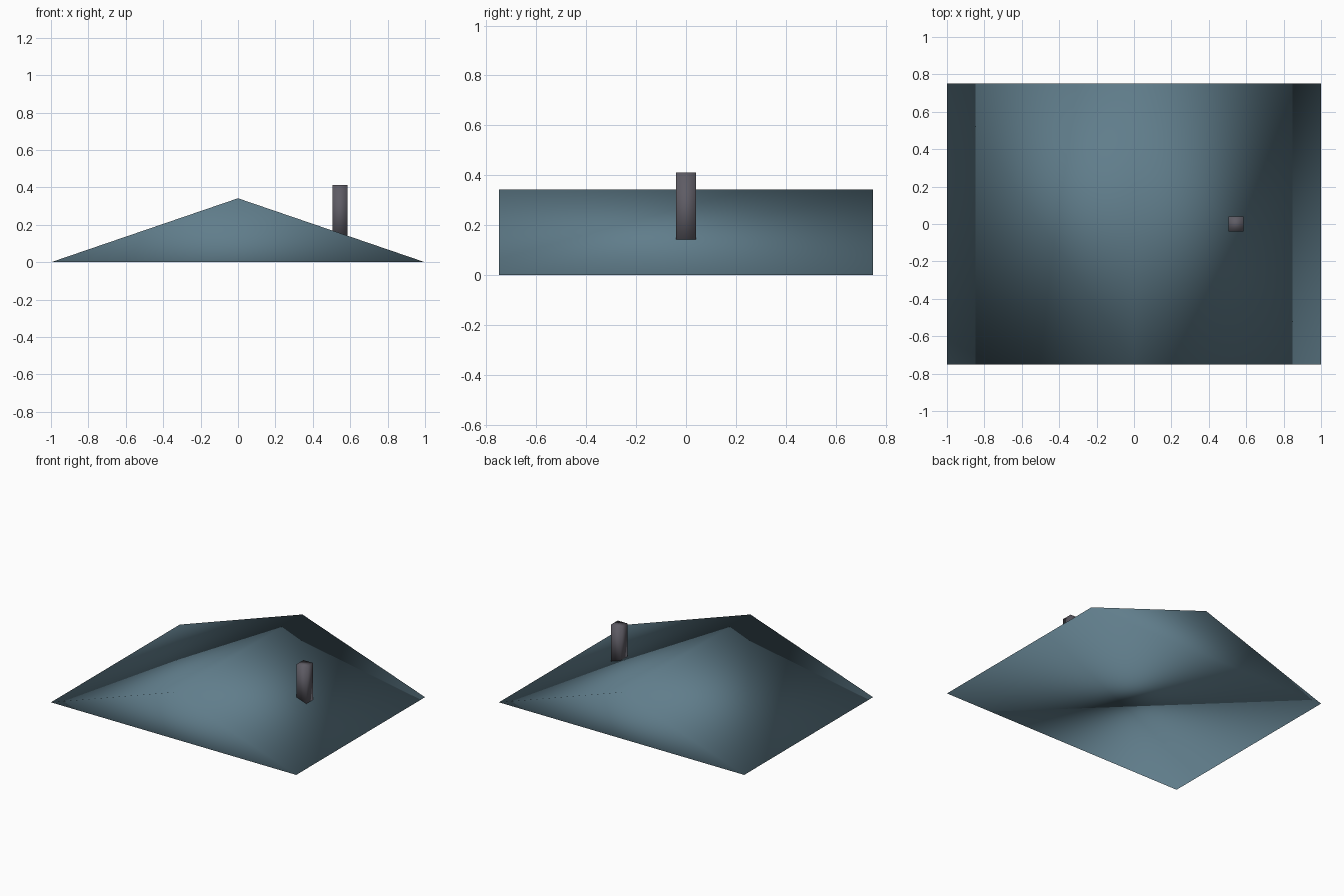
import bpy
import bmesh

if "Cube" in bpy.data.objects:
    bpy.data.objects.remove(bpy.data.objects["Cube"])


def material(name, colour):
    mat = bpy.data.materials.new(name)
    mat.diffuse_color = (*colour, 1.0)
    mat.use_nodes = True
    mat.node_tree.nodes["Principled BSDF"].inputs["Base Color"].default_value = mat.diffuse_color
    return mat


def prism(name, profile, y0, y1, mat):
    """Extrude an XZ profile along Y into a closed, smooth-shaded solid."""
    bm = bmesh.new()
    face = bm.faces.new([bm.verts.new((x, y0, z)) for x, z in profile])
    result = bmesh.ops.extrude_face_region(bm, geom=[face], use_keep_orig=True)
    moved = [g for g in result["geom"] if isinstance(g, bmesh.types.BMVert)]
    bmesh.ops.translate(bm, verts=moved, vec=(0, y1 - y0, 0))
    bmesh.ops.recalc_face_normals(bm, faces=bm.faces)
    for f in bm.faces:
        f.smooth = True
    mesh = bpy.data.meshes.new(name)
    bm.to_mesh(mesh)
    bm.free()
    mesh.materials.append(mat)
    obj = bpy.data.objects.new(name, mesh)
    bpy.context.collection.objects.link(obj)
    return obj


slate = material("slate blue", (0.117, 0.205, 0.258))
grey = material("chimney grey", (0.112, 0.106, 0.128))

# Solid gable roof with the ridge running front to back
prism("roof", [(-1, 0), (1, 0), (0, 0.342)], -0.75, 0.75, slate)

# Square chimney sunk into the right slope
prism("chimney", [(0.505, 0.11), (0.585, 0.11), (0.585, 0.412), (0.505, 0.412)],
      -0.04, 0.04, grey)
